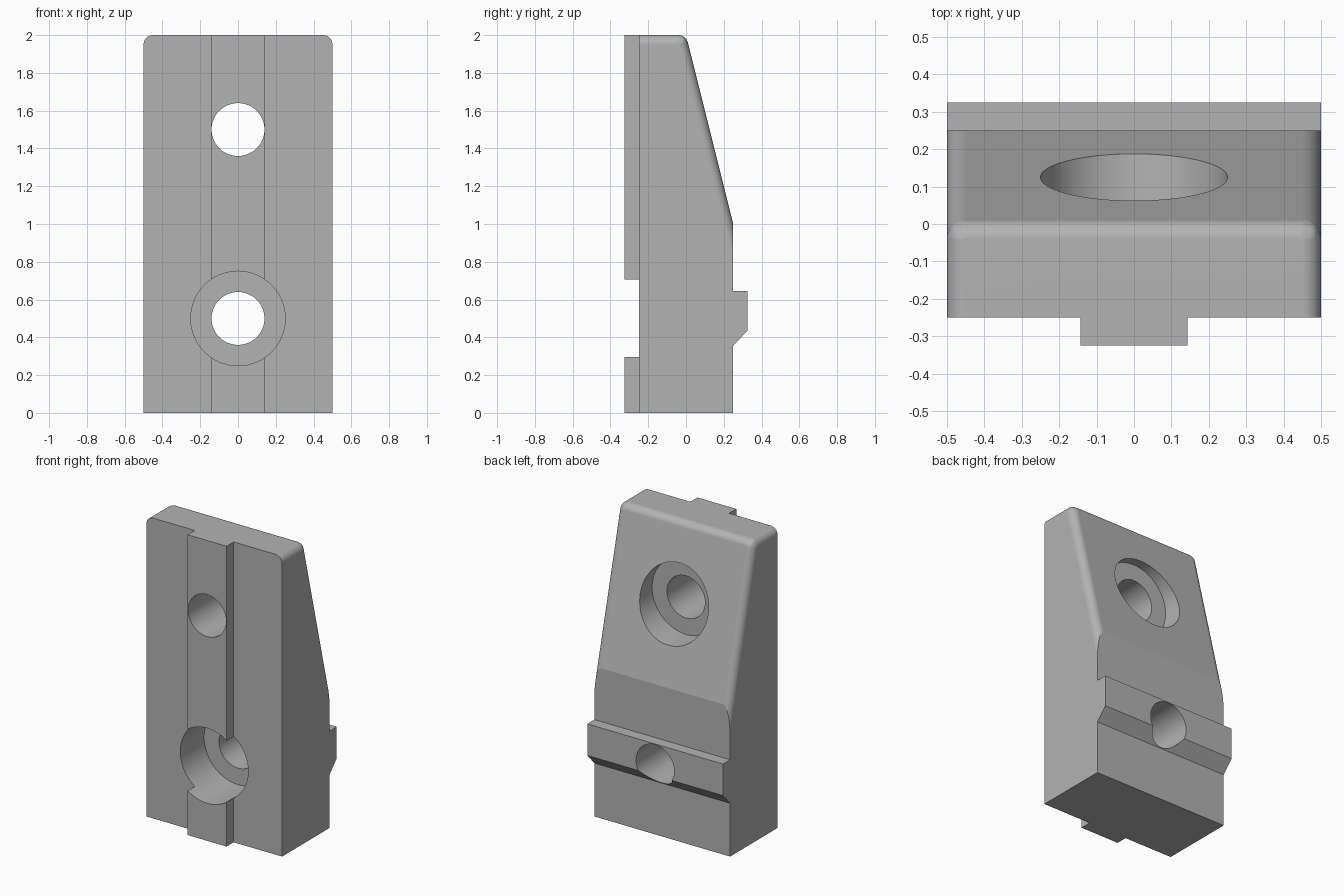
import bpy, bmesh, math
from mathutils import Matrix

if "Cube" in bpy.data.objects:
    bpy.data.objects.remove(bpy.data.objects["Cube"], do_unlink=True)

grey = bpy.data.materials.new("plain grey")
grey.use_nodes = True
COLOUR = (0.45, 0.45, 0.45, 1)
grey.diffuse_color = COLOUR
grey.node_tree.nodes["Principled BSDF"].inputs["Base Color"].default_value = COLOUR


def add_object(name, bm):
    bmesh.ops.recalc_face_normals(bm, faces=bm.faces)
    mesh = bpy.data.meshes.new(name)
    bm.to_mesh(mesh)
    bm.free()
    mesh.materials.append(grey)
    ob = bpy.data.objects.new(name, mesh)
    bpy.context.collection.objects.link(ob)
    return ob


def extrude_profile(name, points, half_width):
    """Extrude a (y, z) outline across x."""
    bm = bmesh.new()
    face = bm.faces.new([bm.verts.new((-half_width, y, z)) for y, z in points])
    out = bmesh.ops.extrude_face_region(bm, geom=[face])
    verts = [v for v in out["geom"] if isinstance(v, bmesh.types.BMVert)]
    bmesh.ops.translate(bm, verts=verts, vec=(2 * half_width, 0, 0))
    return add_object(name, bm)


def cylinder(name, radius, y0, y1, z):
    """Cylinder along y, from y0 to y1."""
    bm = bmesh.new()
    place = Matrix.Translation((0, (y0 + y1) / 2, z)) @ Matrix.Rotation(math.pi / 2, 4, "X")
    bmesh.ops.create_cone(bm, cap_ends=True, segments=96, radius1=radius,
                          radius2=radius, depth=y1 - y0, matrix=place)
    return add_object(name, bm)


def activate(ob):
    bpy.ops.object.select_all(action="DESELECT")
    ob.select_set(True)
    bpy.context.view_layer.objects.active = ob


def combine(target, tool, operation):
    mod = target.modifiers.new(operation, "BOOLEAN")
    mod.operation, mod.solver, mod.object = operation, "EXACT", tool
    activate(target)
    bpy.ops.object.modifier_apply(modifier=mod.name)
    bpy.data.objects.remove(tool, do_unlink=True)


# Tapered body: a long wedge with rounded upper edges, trimmed at the back
body = extrude_profile("jaw_body", [(-0.25, 0), (0.5, 0), (0, 2), (-0.25, 2)], 0.5)
weights = body.data.attributes.new("bevel_weight_edge", "FLOAT", "EDGE")
for edge in body.data.edges:
    a, b = (body.data.vertices[i].co for i in edge.vertices)
    side = abs(a.x - b.x) < 0.01
    if side and (min(a.z, b.z) > 1.9 or abs(a.z - b.z) > 1 and max(a.y, b.y) > 0.4):
        weights.data[edge.index].value = 1
    elif not side and a.z > 1.9 and a.y > -0.1:
        weights.data[edge.index].value = 0.78
bevel = body.modifiers.new("rounded edges", "BEVEL")
bevel.limit_method, bevel.width, bevel.segments = "WEIGHT", 0.05, 10
activate(body)
bpy.ops.object.modifier_apply(modifier=bevel.name)
combine(body, extrude_profile("back_trim", [(0.25, -1), (1, -1), (1, 3), (0.25, 3)], 1),
        "DIFFERENCE")

# Front key rib and rear locating rail
combine(body, extrude_profile("front_rib", [(-0.325, 0), (-0.2, 0), (-0.2, 2), (-0.325, 2)],
                              0.143), "UNION")
combine(body, extrude_profile("rear_rail", [(0.2, 0.355), (0.25, 0.355), (0.325, 0.435),
                                            (0.325, 0.645), (0.2, 0.645)], 0.5), "UNION")

# Through holes, with a front counterbore below and a rear one above
for z, y0, y1 in ((0.5, -1, 0), (1.5, 0, 1)):
    combine(body, cylinder("bolt_hole", 0.14, -1, 1, z), "DIFFERENCE")
    combine(body, cylinder("counterbore", 0.25, y0, y1, z), "DIFFERENCE")

# Crisp edges with smooth fillets and bores
activate(body)
bpy.ops.object.shade_smooth_by_angle(angle=math.radians(11))
normals = body.modifiers.new("even shading", "WEIGHTED_NORMAL")
normals.keep_sharp = True
